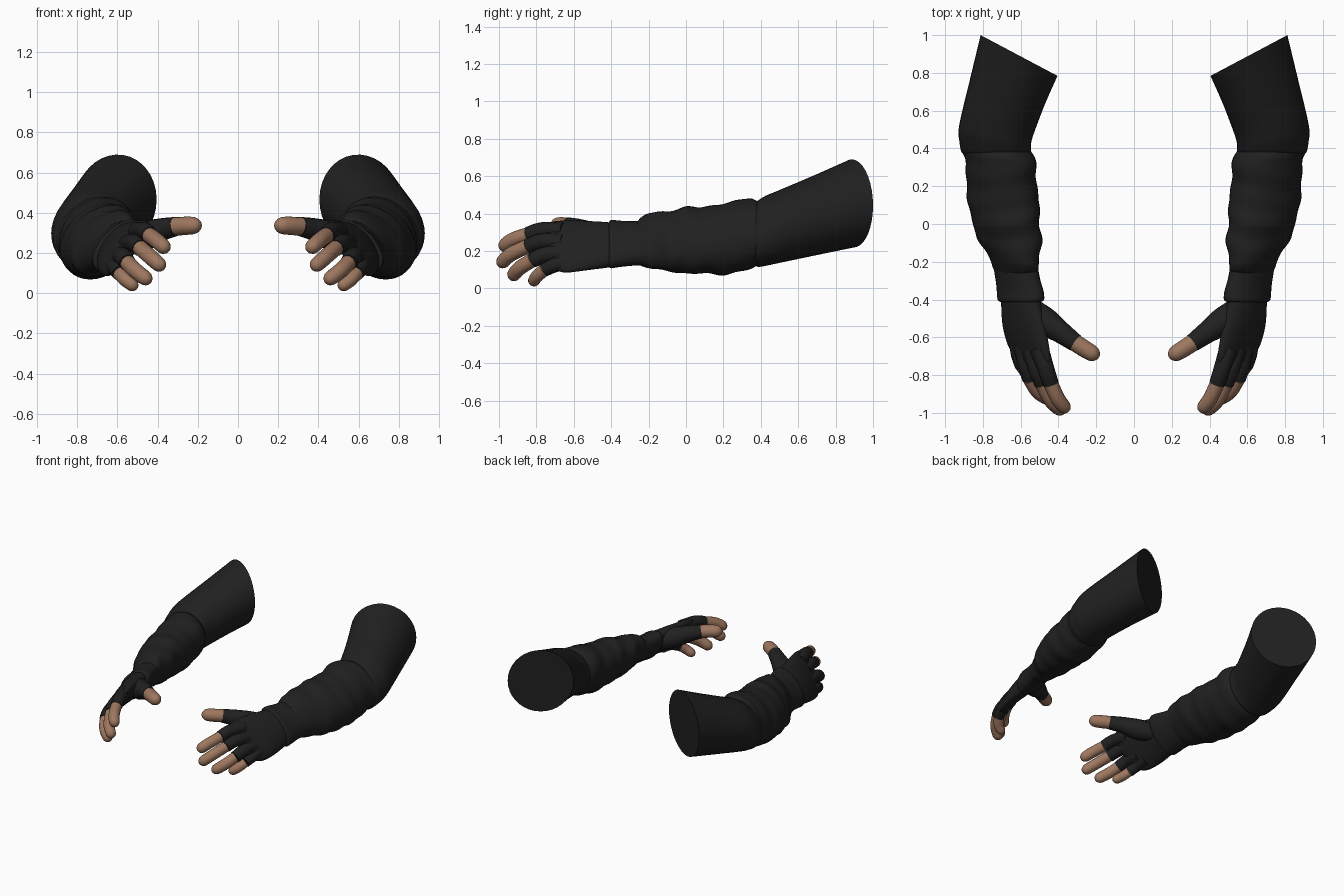
import bpy, bmesh, math
from mathutils import Vector


def material(name, rgb):
    m = bpy.data.materials.new(name)
    m.diffuse_color = (*rgb, 1)
    return m


CLOTH = material("black_cloth", (0.0145, 0.0145, 0.0145))
SKIN = material("skin", (0.34, 0.185, 0.115))


def spline(rows, steps):
    """Smooth (Catmull-Rom) resampling of rows of numbers."""
    out = []
    for i in range(len(rows) - 1):
        p1, p2 = rows[i], rows[i + 1]
        p0, p3 = rows[max(i - 1, 0)], rows[min(i + 2, len(rows) - 1)]
        for k in range(steps):
            t = k / steps
            out.append([0.5 * (2 * b + (c - a) * t + (2 * a - 5 * b + 4 * c - d) * t * t
                               + (3 * b - a - 3 * c + d) * t ** 3)
                        for a, b, c, d in zip(p0, p1, p2, p3)])
    return out + [list(rows[-1])]


def skin_rings(name, rings, mat):
    """Bridge rings of points into a closed solid, mirrored to the other arm."""
    bm = bmesh.new()
    loops = [[bm.verts.new(p) for p in ring] for ring in rings]
    n = len(loops[0])
    for a, b in zip(loops, loops[1:]):
        for i in range(n):
            j = (i + 1) % n
            bm.faces.new((a[i], a[j], b[j], b[i]))
    bm.faces.new(loops[0])
    bm.faces.new(loops[-1][::-1])
    bmesh.ops.recalc_face_normals(bm, faces=bm.faces)
    me = bpy.data.meshes.new(name)
    bm.to_mesh(me)
    bm.free()
    me.materials.append(mat)
    ob = bpy.data.objects.new(name, me)
    bpy.context.collection.objects.link(ob)
    bpy.ops.object.select_all(action='DESELECT')
    ob.select_set(True)
    bpy.context.view_layer.objects.active = ob
    bpy.ops.object.shade_smooth_by_angle(angle=math.radians(45))
    mirror = ob.modifiers.new("other_arm", 'MIRROR')
    mirror.use_mirror_merge = False
    return ob


def loft(name, rows, steps=3, fold=0.0, n=36):
    """Rows: y, x min, x max, z min, z max, tilt, slant of the ring in y."""
    rings = []
    for y, x0, x1, z0, z1, tilt, slant in spline(rows, steps):
        ring = []
        for i in range(n):
            t = math.tau * i / n
            # diagonal cloth folds
            w = math.sin(y * 48 + 2.2 * math.sin(t + 0.6)) + 0.6 * math.sin(y * 29 - 2 * math.cos(t * 2))
            g = 1 + fold * w
            dx = (x1 - x0) / 2 * math.cos(t) * g
            dz = (z1 - z0) / 2 * math.sin(t - tilt) * g
            ring.append(((x0 + x1) / 2 + dx, y + slant * dx, (z0 + z1) / 2 + dz))
        rings.append(ring)
    return skin_rings(name, rings, CLOTH)


def tube(name, pts, mat, tip=False, n=16):
    """Rows: x, y, z, radius; tip rounds off the far end."""
    path = spline(pts, 6)
    total = len(path) - 1
    length = sum((Vector(b[:3]) - Vector(a[:3])).length for a, b in zip(path, path[1:]))
    if tip:  # extra stations close to the rounded end
        a, b = path[-2], path[-1]
        path[-1:] = [[p + (q - p) * f for p, q in zip(a, b)] for f in (0.4, 0.7, 0.9, 1)]
    rings = []
    end = Vector(path[-1][:3])
    for i, p in enumerate(path):
        c = Vector(p[:3])
        d = Vector(path[min(i + 1, len(path) - 1)][:3]) - Vector(path[max(i - 1, 0)][:3])
        q = d.to_track_quat('Z', 'Y')
        r = p[3]
        if tip:
            s = min((end - c).length / (r * 1.05), 1)
            r *= max(math.sqrt(1 - (1 - s) ** 2), 0.12)
        rings.append([c + q @ Vector((r * math.cos(math.tau * k / n), r * math.sin(math.tau * k / n), 0))
                      for k in range(n)])
    return skin_rings(name, rings, mat)


# Upper sleeve, cut open at the shoulder end and bent at the elbow
loft("upper_sleeve", [
    (0.892, 0.405, 0.812, 0.22, 0.69, 0.05, 0.53),
    (0.70, 0.472, 0.868, 0.18, 0.607, 0.08, 0.34),
    (0.50, 0.53, 0.926, 0.137, 0.525, 0.12, 0.10),
    (0.43, 0.545, 0.924, 0.122, 0.497, 0.15, 0.03),
    (0.385, 0.545, 0.915, 0.115, 0.47, 0.15, 0.0),
    (0.37, 0.56, 0.90, 0.13, 0.455, 0.15, 0.0)], steps=4)

# Forearm sleeve with bunched folds
loft("forearm_sleeve", [
    (0.42, 0.57, 0.895, 0.14, 0.455, 0.15, 0.0),
    (0.38, 0.54, 0.905, 0.12, 0.465, 0.15, 0.0),
    (0.33, 0.522, 0.892, 0.10, 0.485, 0.18, 0.0),
    (0.20, 0.513, 0.887, 0.073, 0.452, 0.2, 0.0),
    (0.09, 0.50, 0.875, 0.08, 0.438, 0.25, 0.0),
    (0.00, 0.50, 0.852, 0.08, 0.435, 0.3, 0.0),
    (-0.08, 0.488, 0.833, 0.088, 0.415, 0.35, 0.05),
    (-0.15, 0.50, 0.79, 0.10, 0.41, 0.4, 0.1),
    (-0.20, 0.505, 0.765, 0.11, 0.40, 0.45, 0.1),
    (-0.24, 0.507, 0.745, 0.12, 0.375, 0.5, 0.05),
    (-0.26, 0.515, 0.73, 0.13, 0.355, 0.5, 0.0)], steps=6, fold=0.016)

# Wrist cuff
loft("wrist_cuff", [
    (-0.22, 0.51, 0.745, 0.125, 0.36, 0.5, 0.0),
    (-0.30, 0.495, 0.732, 0.12, 0.36, 0.55, 0.0),
    (-0.36, 0.478, 0.726, 0.114, 0.363, 0.6, 0.0),
    (-0.40, 0.475, 0.722, 0.107, 0.366, 0.6, 0.0),
    (-0.412, 0.49, 0.71, 0.115, 0.355, 0.6, 0.0)], fold=0.004)

# Glove palm, a flat tilted slab widening to the knuckles
loft("glove_palm", [
    (-0.39, 0.50, 0.703, 0.115, 0.352, 0.62, 0.0),
    (-0.47, 0.482, 0.702, 0.105, 0.358, 0.75, 0.05),
    (-0.56, 0.462, 0.695, 0.095, 0.363, 0.88, 0.15),
    (-0.65, 0.445, 0.675, 0.085, 0.362, 1.0, 0.25),
    (-0.70, 0.445, 0.655, 0.09, 0.352, 1.05, 0.3),
    (-0.735, 0.46, 0.63, 0.115, 0.33, 1.08, 0.3)])

# Fingers: knuckle, joint, glove hem, bent joint, tip
fingers = {
    "index": [(0.50, -0.66, 0.305), (0.465, -0.77, 0.31), (0.44, -0.845, 0.288),
              (0.40, -0.93, 0.258), (0.35, -0.99, 0.212)],
    "middle": [(0.545, -0.66, 0.245), (0.515, -0.77, 0.25), (0.487, -0.845, 0.225),
               (0.435, -0.94, 0.18), (0.37, -0.997, 0.122)],
    "ring": [(0.585, -0.64, 0.185), (0.57, -0.75, 0.18), (0.55, -0.82, 0.152),
             (0.505, -0.89, 0.108), (0.435, -0.935, 0.055)],
    "little": [(0.62, -0.60, 0.145), (0.613, -0.69, 0.128), (0.592, -0.755, 0.10),
               (0.557, -0.798, 0.064), (0.502, -0.822, 0.024)],
}
for label, pts in fingers.items():
    r = 0.036 if label == "little" else 0.041
    tube(label + "_glove", [(*p, r + e) for p, e in zip(pts[:3], (0.008, 0.003, 0.001))], CLOTH)
    tube(label + "_fingertip", [(*p, r - e) for p, e in zip(pts[2:], (0.002, 0.002, 0.005))], SKIN, tip=True)

# Thumb
tube("thumb_glove", [(0.56, -0.44, 0.26, 0.06), (0.47, -0.515, 0.285, 0.073),
                     (0.385, -0.575, 0.315, 0.058), (0.31, -0.63, 0.332, 0.048)], CLOTH)
tube("thumb_tip", [(0.315, -0.626, 0.332, 0.046), (0.25, -0.668, 0.336, 0.045),
                   (0.185, -0.705, 0.338, 0.04)], SKIN, tip=True)
